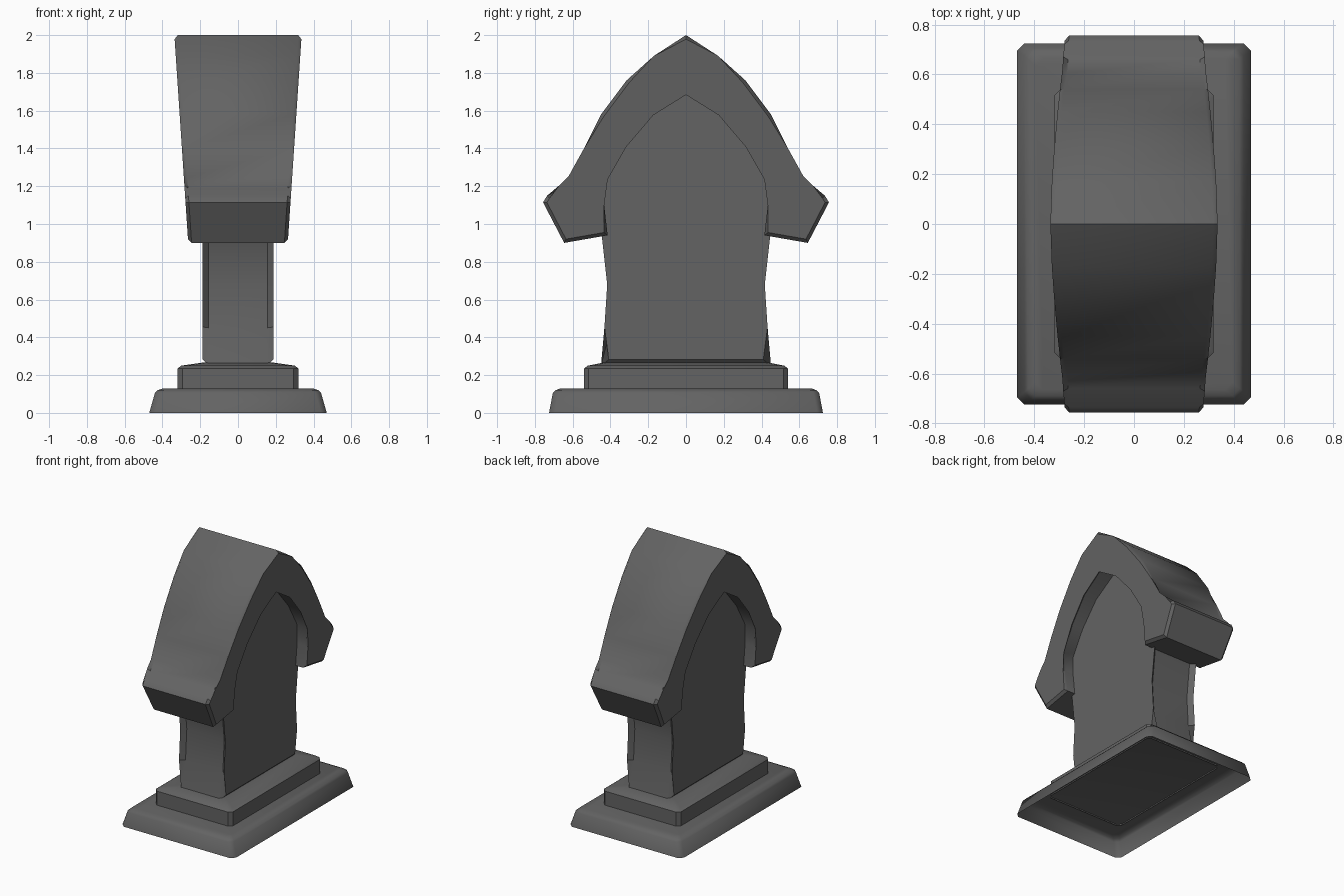
import bpy, bmesh, math

if "Cube" in bpy.data.objects:
    bpy.data.objects.remove(bpy.data.objects["Cube"])

stone = bpy.data.materials.new("dark grey stone")
stone.diffuse_color = (0.125, 0.125, 0.125, 1)
stone.use_nodes = True
stone.node_tree.nodes["Principled BSDF"].inputs["Base Color"].default_value = stone.diffuse_color


def finish(bm, name, angle):
    bmesh.ops.recalc_face_normals(bm, faces=bm.faces[:])
    me = bpy.data.meshes.new(name)
    bm.to_mesh(me)
    bm.free()
    me.materials.append(stone)
    ob = bpy.data.objects.new(name, me)
    bpy.context.collection.objects.link(ob)
    bpy.ops.object.select_all(action='DESELECT')
    ob.select_set(True)
    bpy.context.view_layer.objects.active = ob
    bpy.ops.object.shade_smooth_by_angle(angle=math.radians(angle))
    return ob


def tier(name, levels, cut, angle):
    """Stack of corner-cut rectangles (half x, half y, z), open underneath."""
    bm = bmesh.new()
    rings = []
    for x, y, z in levels:
        pts = [(x, y - cut), (x - cut, y), (cut - x, y), (-x, y - cut),
               (-x, cut - y), (cut - x, -y), (x - cut, -y), (x, cut - y)]
        rings.append([bm.verts.new((px, py, z)) for px, py in pts])
    for a, b in zip(rings, rings[1:]):
        for i in range(8):
            j = (i + 1) % 8
            bm.faces.new((a[i], a[j], b[j], b[i]))
    bm.faces.new(rings[-1])
    return finish(bm, name, angle)


def slab(name, outline, width, bevel, angle):
    """Extrude a (y, z) outline across x, chamfer its rims, set width by height."""
    bm = bmesh.new()
    n = len(outline)
    sides = [[bm.verts.new((s, y, z)) for y, z in outline] for s in (-0.25, 0.25)]
    caps = [bm.faces.new(side) for side in sides]
    for i in range(n):
        j = (i + 1) % n
        bm.faces.new((sides[0][i], sides[0][j], sides[1][j], sides[1][i]))
    rims = list({e for f in caps for e in f.edges})
    bmesh.ops.bevel(bm, geom=rims, offset=bevel, segments=1, affect='EDGES',
                    offset_type='OFFSET')
    for v in bm.verts:
        inset = 0.25 - abs(v.co.x)
        v.co.x = math.copysign(width(v.co.z) - inset, v.co.x)
    return finish(bm, name, angle)


def mirrored(half):
    """Mirror a half outline, listed from the axis outwards, in y."""
    return half + [(-y, z) for y, z in reversed(half) if y > 0]


# Stepped base
tier("base", [(0.47, 0.725, 0), (0.44, 0.705, 0.105), (0.425, 0.69, 0.12),
              (0.395, 0.665, 0.13)], 0.03, 50)
tier("plinth", [(0.32, 0.54, 0.12), (0.32, 0.54, 0.235), (0.30, 0.52, 0.25),
                (0.19, 0.44, 0.266)], 0.025, 30)

# Waisted upright slab, its head buried in the hood
body = [(0, 1.77), (0.20, 1.66), (0.37, 1.47), (0.48, 1.26), (0.48, 1.04),
        (0.415, 0.95), (0.385, 0.68), (0.40, 0.45), (0.45, 0.25)]
slab("upright_slab", mirrored(body), lambda z: 0.187, 0.032, 30)

# Pointed arch hood, wider toward the top
outer = [(0, 2.0), (0.17, 1.89), (0.315, 1.76), (0.45, 1.58), (0.54, 1.40),
         (0.605, 1.245), (0.66, 1.19), (0.735, 1.15), (0.757, 1.115), (0.645, 0.9)]
inner = [(0.415, 0.94), (0.433, 1.1), (0.433, 1.24), (0.33, 1.42), (0.185, 1.59),
         (0, 1.705)]
half = outer + inner
hood = half + [(-y, z) for y, z in reversed(half) if y > 0]
slab("arched_hood", hood, lambda z: 0.265 + 0.072 * (z - 0.92) / 1.08, 0.018, 30)
